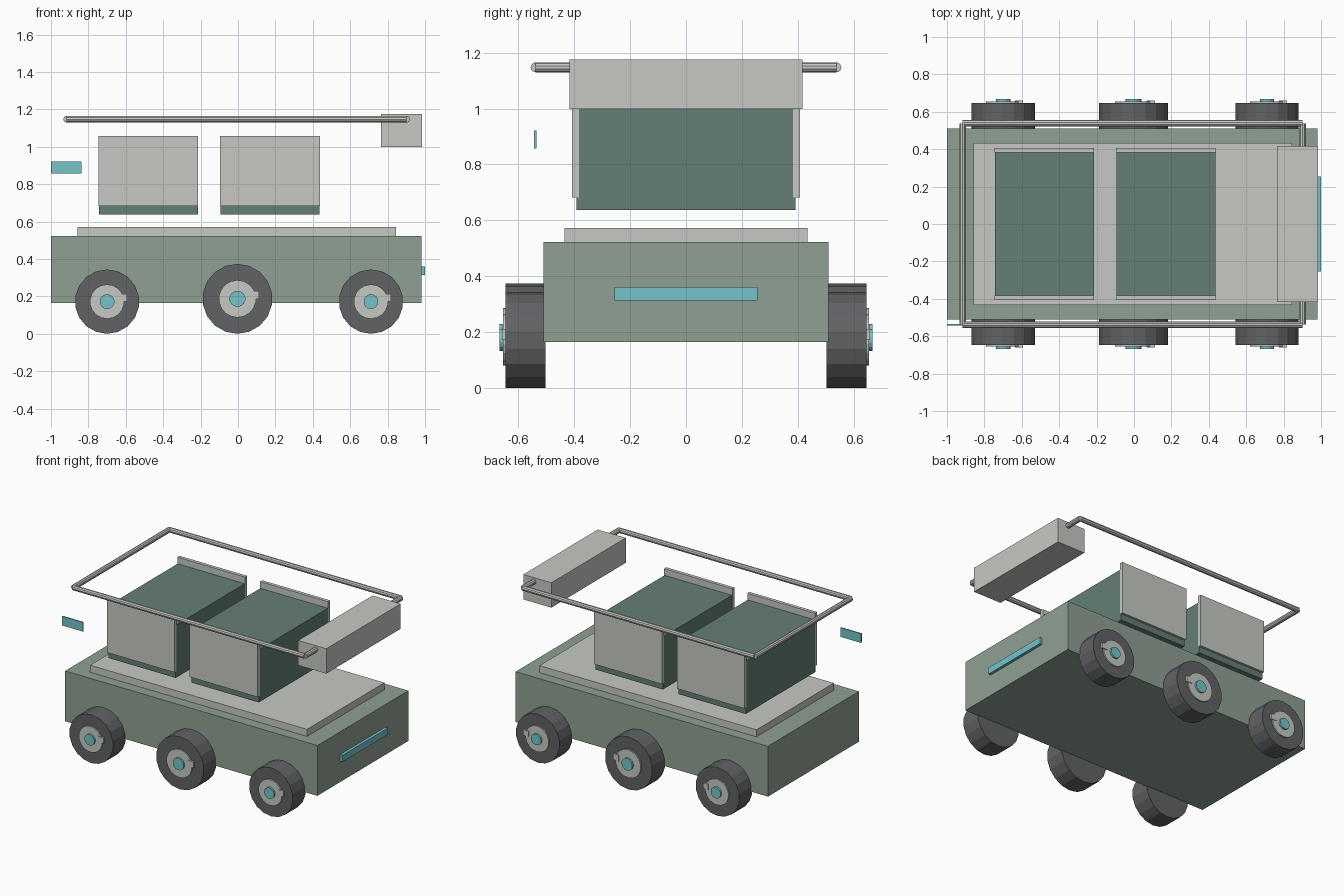
import bpy
from math import pi
from mathutils import Vector

cube = bpy.data.objects.get("Cube")
if cube:
    bpy.data.objects.remove(cube, do_unlink=True)


def material(name, r, g, b):
    m = bpy.data.materials.new(name)
    m.use_nodes = True
    m.diffuse_color = (r, g, b, 1)
    m.node_tree.nodes["Principled BSDF"].inputs["Base Color"].default_value = (r, g, b, 1)
    return m


sage = material("sage green", 0.275, 0.352, 0.292)
pale = material("pale grey", 0.571, 0.584, 0.546)
dark_green = material("dark green", 0.130, 0.212, 0.178)
rubber = material("rubber grey", 0.117, 0.122, 0.130)
cyan = material("cyan light", 0.178, 0.552, 0.591)


def box(name, low, high, mat):
    """Box spanning two opposite corners."""
    low, high = Vector(low), Vector(high)
    bpy.ops.mesh.primitive_cube_add(size=1, location=(low + high) / 2)
    ob = bpy.context.object
    ob.name = name
    ob.scale = high - low
    bpy.ops.object.transform_apply(location=False, rotation=False, scale=True)
    ob.data.materials.append(mat)
    return ob


def rod(name, start, end, radius, sides, mat):
    """Flat-sided cylinder between two points lying on the x or y axis direction."""
    start, end = Vector(start), Vector(end)
    span = end - start
    turn = (0, pi / 2, 0) if abs(span.x) > abs(span.y) else (pi / 2, 0, 0)
    bpy.ops.mesh.primitive_cylinder_add(vertices=sides, radius=radius, depth=span.length,
                                        location=(start + end) / 2, rotation=turn)
    ob = bpy.context.object
    ob.name = name
    ob.data.materials.append(mat)
    return ob


SIDES = (("right", -1), ("left", 1))

# Chassis, deck and front light bar
box("chassis", (-1, -0.51, 0.165), (0.98, 0.51, 0.522), sage)
box("deck", (-0.857, -0.434, 0.522), (0.846, 0.434, 0.572), pale)
box("light_bar", (0.98, -0.255, 0.314), (1.0, 0.255, 0.361), cyan)

# Cargo crates with raised side panels
for label, x0, x1 in (("rear", -0.745, -0.213), ("front", -0.095, 0.439)):
    box(label + "_crate", (x0 + 0.002, -0.391, 0.637), (x1 - 0.002, 0.391, 1.01), dark_green)
    for side, s in SIDES:
        box(f"{label}_crate_panel_{side}", (x0, s * 0.383, 0.682), (x1, s * 0.407, 1.057), pale) \
            if s > 0 else \
            box(f"{label}_crate_panel_{side}", (x0, -0.407, 0.682), (x1, -0.383, 1.057), pale)

# Rail frame above the crates
RX0, RX1, RY, RZ, RR = -0.916, 0.902, 0.538, 1.147, 0.018
for side, s in SIDES:
    rod("long_rail_" + side, (RX0, s * RY, RZ), (RX1, s * RY, RZ), RR, 10, pale)
for label, x in (("rear", RX0), ("front", RX1)):
    rod("cross_rail_" + label, (x, -RY, RZ), (x, RY, RZ), RR, 10, pale)

# Sensor housing and side marker
box("sensor_housing", (0.765, -0.417, 0.998), (0.985, 0.417, 1.175), pale)
box("side_marker", (-1, -0.543, 0.857), (-0.838, -0.534, 0.922), cyan)

# Wheels: tyre, hub disc, hub tab and cap
for label, x, r in (("rear", -0.7, 0.172), ("middle", -0.003, 0.187), ("front", 0.711, 0.172)):
    k = r / 0.187
    for side, s in SIDES:
        name = f"{label}_{side}_"
        rod(name + "tyre", (x, s * 0.503, r), (x, s * 0.646, r), r, 18, rubber)
        rod(name + "hub", (x, s * 0.63, r), (x, s * 0.655, r), 0.1 * k, 18, pale)
        rod(name + "cap", (x, s * 0.64, r), (x, s * 0.667, r), 0.043 * k, 14, cyan)
        y0, y1 = sorted((s * 0.63, s * 0.659))
        box(name + "hub_tab", (x + 0.07 * k, y0, r), (x + 0.115 * k, y1, r + 0.043 * k), pale)
